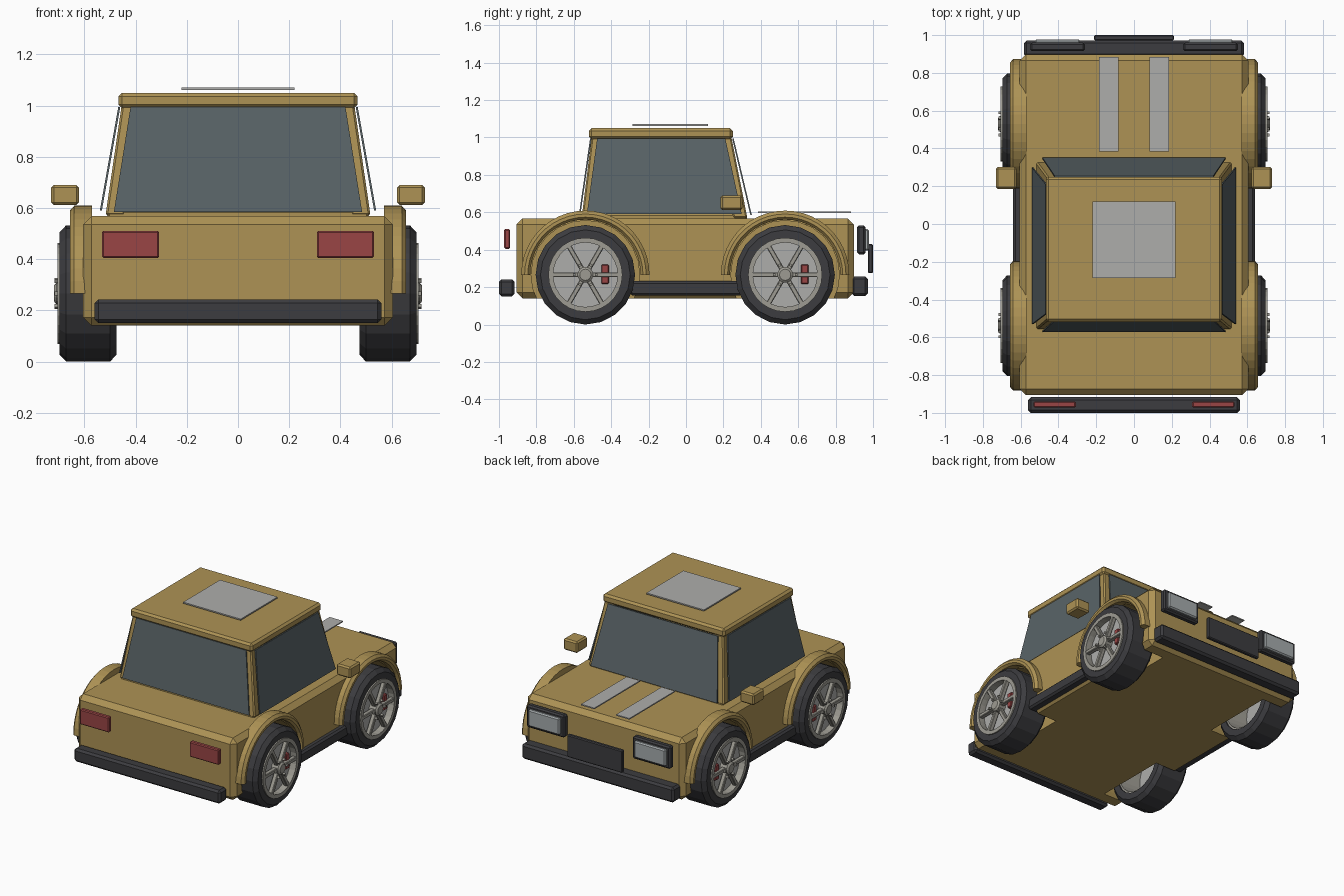
import bpy, bmesh
from math import cos, sin, pi
from mathutils import Matrix

if "Cube" in bpy.data.objects:
    bpy.data.objects.remove(bpy.data.objects["Cube"])


def material(name, rgb):
    m = bpy.data.materials.new(name)
    m.diffuse_color = (*rgb, 1)
    m.use_nodes = True
    m.node_tree.nodes["Principled BSDF"].inputs["Base Color"].default_value = m.diffuse_color
    return m


GOLD = material("gold_paint", (0.42, 0.29, 0.09))
DARK = material("dark_rubber", (0.045, 0.045, 0.05))
GLASS = material("tinted_glass", (0.10, 0.125, 0.135))
RED = material("red_lens", (0.32, 0.06, 0.06))
ALLOY = material("alloy", (0.34, 0.33, 0.29))
PALE = material("pale_trim", (0.42, 0.42, 0.41))
LENS = material("lamp_lens", (0.38, 0.41, 0.42))


def finish(name, bm, mat):
    bmesh.ops.recalc_face_normals(bm, faces=bm.faces)
    me = bpy.data.meshes.new(name)
    bm.to_mesh(me)
    bm.free()
    ob = bpy.data.objects.new(name, me)
    bpy.context.collection.objects.link(ob)
    if mat:
        me.materials.append(mat)
    return ob


def hexa(name, bottom, top, mat, bevel=0.0):
    """Six-sided block from four bottom and four top corners."""
    bm = bmesh.new()
    v = [bm.verts.new(p) for p in bottom + top]
    bm.faces.new(v[:4])
    bm.faces.new(v[4:])
    for i in range(4):
        j = (i + 1) % 4
        bm.faces.new((v[i], v[j], v[4 + j], v[4 + i]))
    bmesh.ops.recalc_face_normals(bm, faces=bm.faces)
    if bevel:
        bmesh.ops.bevel(bm, geom=bm.edges[:], offset=bevel, segments=1,
                        affect='EDGES', profile=0.5)
    return finish(name, bm, mat)


def box(name, x, y, z, mat, bevel=0.0):
    ring = [(x[0], y[0]), (x[1], y[0]), (x[1], y[1]), (x[0], y[1])]
    return hexa(name, [(*p, z[0]) for p in ring], [(*p, z[1]) for p in ring],
                mat, bevel)


def sweep(name, profile, centre, mat, n, arc=2 * pi, closed=True):
    """Revolve an (x, radius) profile about an axle parallel to x."""
    bm = bmesh.new()
    full = arc > 6.2
    rings = []
    for i in range(n if full else n + 1):
        a = arc * i / n
        rings.append([bm.verts.new((x, centre[0] + r * cos(a),
                                    centre[1] + r * sin(a))) for x, r in profile])
    k = len(profile)
    for i in range(n):
        p, q = rings[i], rings[(i + 1) % len(rings)]
        for j in range(k if closed else k - 1):
            bm.faces.new((p[j], p[(j + 1) % k], q[(j + 1) % k], q[j]))
    if not full:
        bm.faces.new(rings[0])
        bm.faces.new(rings[-1])
    elif not closed:
        bm.faces.new([r[0] for r in rings])
        bm.faces.new([r[-1] for r in rings])
    return finish(name, bm, mat)


def span(s, a, b):
    return tuple(sorted((s * a, s * b)))


WHEELS = (-0.538, 0.53)
AXLE_Z, TYRE_R = 0.266, 0.266

# body shell with wheel wells cut out
body = box("body", (-0.605, 0.605), (-0.906, 0.897), (0.14, 0.568), GOLD, 0.032)
cutters = []
for s in (-1, 1):
    for y in WHEELS:
        c = sweep("well_cutter", [(s * 0.42, 0.29), (s * 0.8, 0.29)],
                  (y, AXLE_Z), None, 24, closed=False)
        c.hide_render = True
        cutters.append(c)
        m = body.modifiers.new("well", 'BOOLEAN')
        m.object, m.operation, m.solver = c, 'DIFFERENCE', 'EXACT'
deps = bpy.context.evaluated_depsgraph_get()
cut_mesh = bpy.data.meshes.new_from_object(body.evaluated_get(deps))
body.modifiers.clear()
body.data = cut_mesh
for c in cutters:
    bpy.data.objects.remove(c)

# cabin: base rail, roof, corner pillars
box("cabin_base", (-0.51, 0.51), (-0.555, 0.325), (0.56, 0.59), GOLD, 0.008)
box("roof", (-0.467, 0.467), (-0.518, 0.25), (0.99, 1.05), GOLD, 0.014)


def corner(sx, yb, z, x, w, into):
    ys, xs = yb + into * w, sx * (x - w)
    return [(sx * x, yb, z), (xs, yb, z), (xs, ys, z), (sx * x, ys, z)]


for sx in (-1, 1):
    for yb, yt, into in ((-0.558, -0.505, 1), (0.328, 0.243, -1)):
        hexa("pillar", corner(sx, yb, 0.57, 0.518, 0.075, into),
             corner(sx, yt, 1.0, 0.455, 0.075, into), GOLD, 0.008)

# side, rear and front glass, standing just off the pillars
t = 0.008
for s in (-1, 1):
    def side(x, y0, y1, z):
        return [(s * x, y0, z), (s * x, y1, z),
                (s * (x - t), y1, z), (s * (x - t), y0, z)]
    hexa("side_window", side(0.54, -0.53, 0.298, 0.59),
         side(0.468, -0.475, 0.21, 0.995), GLASS)
for name, yb, yt, d in (("rear_window", -0.573, -0.513, t),
                        ("windscreen", 0.352, 0.255, -t)):
    def pane(x, y, z):
        return [(-x, y, z), (x, y, z), (x, y + d, z), (-x, y + d, z)]
    hexa(name, pane(0.485, yb, 0.585), pane(0.42, yt, 0.995), GLASS)

# roof panel and bonnet stripes
box("roof_panel", (-0.22, 0.22), (-0.285, 0.118), (1.062, 1.071), PALE)
for s in (-1, 1):
    box("bonnet_stripe", span(s, 0.083, 0.185), (0.385, 0.883), (0.595, 0.603), PALE)

# bumpers and front plate
box("rear_bumper", (-0.56, 0.56), (-1.0, -0.917), (0.15, 0.242), DARK, 0.014)
box("front_bumper", (-0.582, 0.582), (0.885, 0.972), (0.153, 0.258), DARK, 0.014)
box("front_plate", (-0.212, 0.212), (0.972, 1.0), (0.275, 0.43), DARK, 0.006)

for s in (-1, 1):
    # lamps, sills and mirrors
    box("tail_lamp", span(s, 0.308, 0.532), (-0.972, -0.94), (0.405, 0.51), RED, 0.006)
    box("headlamp_housing", span(s, 0.26, 0.55), (0.915, 0.96), (0.375, 0.53), DARK, 0.01)
    box("headlamp_lens", span(s, 0.285, 0.525), (0.95, 0.978), (0.395, 0.51), LENS, 0.008)
    box("sill", span(s, 0.56, 0.64), (-0.3, 0.3), (0.155, 0.232), DARK, 0.012)
    box("mirror", span(s, 0.622, 0.73), (0.185, 0.302), (0.612, 0.69), GOLD, 0.01)

    for y in WHEELS:
        c = (y, AXLE_Z)
        # wheel arch flare
        flare = [(0.57, 0.295), (0.64, 0.295), (0.656, 0.308),
                 (0.656, 0.325), (0.64, 0.343), (0.57, 0.343)]
        sweep("wheel_arch", [(s * x, r) for x, r in flare], c, GOLD, 22, pi)
        # tyre
        tyre = [(0.475, 0.195), (0.475, 0.24), (0.5, TYRE_R), (0.672, TYRE_R),
                (0.697, 0.24), (0.697, 0.195)]
        sweep("tyre", [(s * x, r) for x, r in tyre], c, DARK, 20)
        # rim barrel, brake disc and hub
        rim = [(0.485, 0.182), (0.485, 0.198), (0.706, 0.198), (0.706, 0.172), (0.68, 0.172)]
        sweep("rim", [(s * x, r) for x, r in rim], c, ALLOY, 28)
        sweep("brake_disc", [(s * 0.645, 0.172), (s * 0.66, 0.172)], c, PALE, 28, closed=False)
        sweep("hub", [(s * 0.65, 0.042), (s * 0.71, 0.042), (s * 0.72, 0.03)],
              c, ALLOY, 16, closed=False)
        box("brake_caliper", span(s, 0.65, 0.685), (y + 0.085, y + 0.125),
            (AXLE_Z - 0.05, AXLE_Z + 0.055), RED, 0.005)
        # spokes and wheel nuts
        for i in range(6):
            turn = Matrix.Rotation(i * pi / 3, 4, 'X')
            place = Matrix.Translation((0, y, AXLE_Z)) @ turn
            sp = box("spoke", span(s, 0.672, 0.703), (0.025, 0.182), (-0.013, 0.013), ALLOY, 0.004)
            sp.data.transform(place)
            nut = box("wheel_nut", span(s, 0.7, 0.718), (0.052, 0.066), (-0.007, 0.007), ALLOY)
            nut.data.transform(place)
